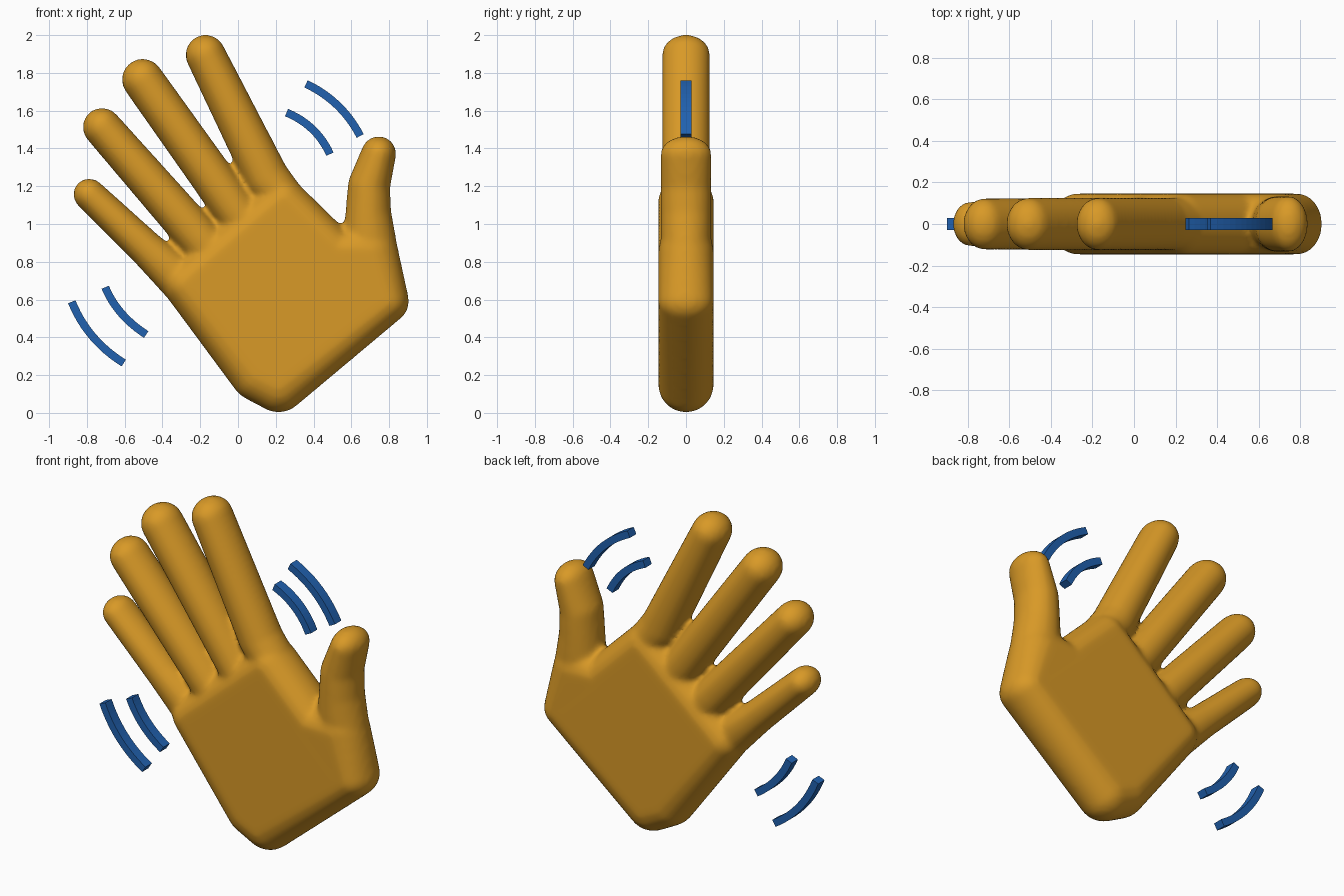
import bpy
import bmesh
from math import pi
from mathutils import Matrix, Vector

cube = bpy.data.objects.get("Cube")
if cube:
    bpy.data.objects.remove(cube)


def make_material(name, color):
    mat = bpy.data.materials.new(name)
    mat.use_nodes = True
    mat.diffuse_color = color
    mat.node_tree.nodes["Principled BSDF"].inputs["Base Color"].default_value = color
    return mat


def make_object(name, bm, mat):
    mesh = bpy.data.meshes.new(name)
    bmesh.ops.recalc_face_normals(bm, faces=bm.faces)
    bm.to_mesh(mesh)
    bm.free()
    obj = bpy.data.objects.new(name, mesh)
    bpy.context.collection.objects.link(obj)
    mesh.materials.append(mat)
    return obj


def add_hull(bm, balls, depth):
    """Stretch a skin over balls given as (x, z, radius), all equally deep in y."""
    part = bmesh.new()
    for x, z, r in balls:
        place = Matrix.Translation((x, 0, z)) @ Matrix.Diagonal((r, depth, r, 1))
        place = place @ Matrix.Rotation(pi / 2, 4, 'X')
        bmesh.ops.create_uvsphere(part, u_segments=32, v_segments=20, radius=1, matrix=place)
    hull = bmesh.ops.convex_hull(part, input=part.verts)
    spare = {g for g in hull["geom_interior"] + hull["geom_unused"]
             if isinstance(g, bmesh.types.BMVert)}
    bmesh.ops.delete(part, geom=list(spare), context='VERTS')
    mesh = bpy.data.meshes.new("part")
    part.to_mesh(mesh)
    part.free()
    bm.from_mesh(mesh)
    bpy.data.meshes.remove(mesh)


def add_chain(bm, balls, depth):
    for pair in zip(balls, balls[1:]):
        add_hull(bm, pair, depth)


skin = make_material("golden skin", (0.69, 0.32, 0.02, 1))
blue = make_material("motion blue", (0.015, 0.12, 0.43, 1))

# Palm: wrist corner, heel, outer edge, knuckles and thumb root
heel = (0.79, 0.59, 0.115)
web = (0.52, 0.86, 0.1)
thumb_root = (0.70, 0.85, 0.148)
little_root = (-0.28, 0.68, 0.118)
index_root = (0.24, 1.13, 0.115)
hand = bmesh.new()
add_hull(hand, [heel, (0.215, 0.147, 0.145), (0.1, 0.2, 0.138),
                little_root, index_root, web], 0.146)
add_hull(hand, [heel, web, thumb_root], 0.146)

# Fingers and thumb, each from tip to root
add_chain(hand, [(-0.172, 1.896, 0.106), (0.154, 1.24, 0.12), index_root], 0.127)
add_chain(hand, [(-0.505, 1.765, 0.11), (-0.018, 1.08, 0.115), (0.1, 0.92, 0.115)], 0.127)
add_chain(hand, [(-0.72, 1.513, 0.102), (-0.21, 0.93, 0.115), (-0.1, 0.8, 0.115)], 0.124)
add_chain(hand, [(-0.788, 1.157, 0.084), (-0.485, 0.87, 0.095), little_root], 0.108)
add_chain(hand, [(0.745, 1.373, 0.092), (0.693, 1.2, 0.112), (0.69, 1.05, 0.122),
                 thumb_root, heel], 0.134)
hand = make_object("waving_hand", hand, skin)

# Blend everything into one soft surface
remesh = hand.modifiers.new("Blend", 'REMESH')
remesh.mode = 'VOXEL'
remesh.voxel_size = 0.016
remesh.use_smooth_shade = True
smooth = hand.modifiers.new("Soften", 'SMOOTH')
smooth.factor = 0.5
smooth.iterations = 8


def motion_arc(name, start, middle, end, width=0.042, depth=0.06, steps=12):
    """Curved bar of rectangular section through three (x, z) points."""
    a, m, b = Vector(start), Vector(middle), Vector(end)
    ctrl = 2 * m - (a + b) / 2
    bm = bmesh.new()
    rings = []
    for i in range(steps + 1):
        t = i / steps
        p = a * (1 - t) ** 2 + ctrl * 2 * t * (1 - t) + b * t ** 2
        d = ((ctrl - a) * (1 - t) + (b - ctrl) * t).normalized()
        side = Vector((-d.y, d.x)) * width / 2
        rings.append([bm.verts.new((p.x + s * side.x, y * depth / 2, p.y + s * side.y))
                      for s, y in ((-1, -1), (1, -1), (1, 1), (-1, 1))])
    for r, q in zip(rings, rings[1:]):
        for k in range(4):
            n = (k + 1) % 4
            bm.faces.new((r[k], r[n], q[n], q[k]))
    bm.faces.new(rings[0])
    bm.faces.new(rings[-1])
    make_object(name, bm, blue)


# Motion marks on both sides of the hand
motion_arc("upper_outer_motion_arc", (0.36, 1.742), (0.527, 1.628), (0.647, 1.466))
motion_arc("upper_inner_motion_arc", (0.257, 1.59), (0.394, 1.502), (0.487, 1.37))
motion_arc("lower_outer_motion_arc", (-0.88, 0.588), (-0.77, 0.405), (-0.605, 0.264))
motion_arc("lower_inner_motion_arc", (-0.703, 0.665), (-0.617, 0.527), (-0.486, 0.415))
